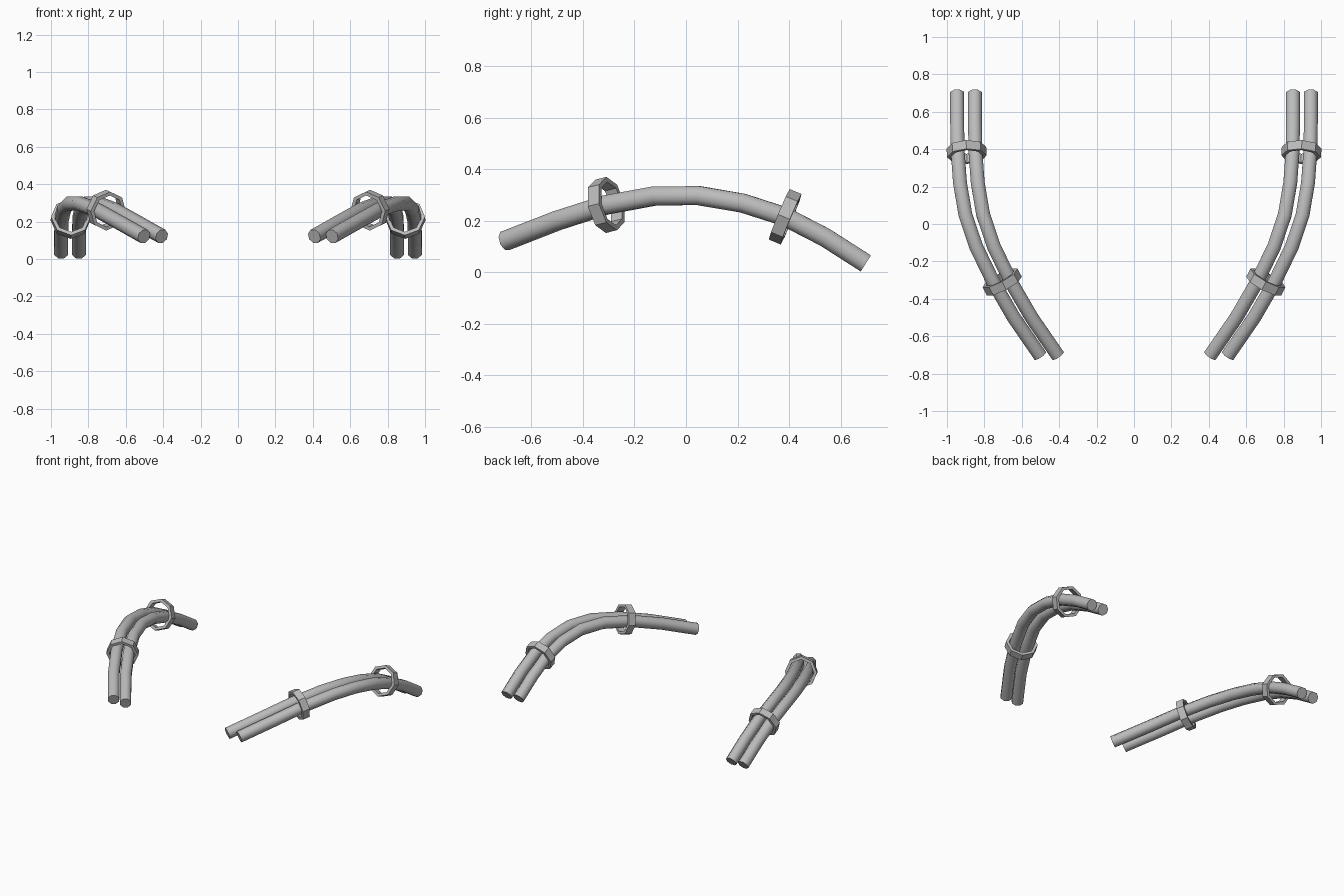
import bpy, bmesh, math
from mathutils import Vector, Matrix

if "Cube" in bpy.data.objects:
    bpy.data.objects.remove(bpy.data.objects["Cube"])

grey = bpy.data.materials.new("grey")
grey.diffuse_color = (0.5, 0.5, 0.5, 1)
grey.use_nodes = True
grey.node_tree.nodes["Principled BSDF"].inputs["Base Color"].default_value = grey.diffuse_color

# centre line of the right-hand hose pair, front to back
PATH = [Vector(p) for p in (
    (.455, -.703, .121), (.595, -.50, .200), (.705, -.31, .261), (.797, -.12, .296),
    (.854, .05, .297), (.883, .22, .268), (.895, .385, .215), (.898, .54, .135), (.898, .698, .034))]
HOSE_R, SPACING, SIDES = .04, .095, 8
RING_R, RING_IN, RING_W = .106, .086, .05


def frame(i):
    """Axes across the path at point i."""
    t = (PATH[min(i + 1, len(PATH) - 1)] - PATH[max(i - 1, 0)]).normalized()
    side = t.cross(Vector((0, 0, 1))).normalized()
    return t, side, side.cross(t)


def circle(bm, centre, side, up, r, turn=0):
    return [bm.verts.new(centre + r * (math.cos(a) * side + math.sin(a) * up))
            for a in (math.tau * (k + turn) / SIDES for k in range(SIDES))]


def bridge(bm, a, b, smooth=False):
    for k in range(SIDES):
        j = (k + 1) % SIDES
        bm.faces.new((a[k], a[j], b[j], b[k])).smooth = smooth


def finish(bm, name, mirror):
    if mirror:
        bmesh.ops.transform(bm, matrix=Matrix.Scale(-1, 4, (1, 0, 0)), verts=bm.verts)
    bmesh.ops.recalc_face_normals(bm, faces=bm.faces)
    me = bpy.data.meshes.new(name)
    bm.to_mesh(me)
    bm.free()
    me.materials.append(grey)
    bpy.context.collection.objects.link(bpy.data.objects.new(name, me))


def hose(name, dx, mirror):
    bm = bmesh.new()
    loops = []
    for i, p in enumerate(PATH):
        _, side, up = frame(i)
        loops.append(circle(bm, p + Vector((dx, 0, 0)), side, up, HOSE_R, .5))
    for a, b in zip(loops, loops[1:]):
        bridge(bm, a, b, True)
    # separate end caps so the rims stay sharp
    for i in (0, len(PATH) - 1):
        _, side, up = frame(i)
        bm.faces.new(circle(bm, PATH[i] + Vector((dx, 0, 0)), side, up, HOSE_R, .5))
    bmesh.ops.recalc_face_normals(bm, faces=bm.faces)
    for f in bm.faces:
        if len(f.verts) == SIDES:
            out = f.calc_center_median() - PATH[4]
            if f.normal.dot(out) < 0:
                f.normal_flip()
    if mirror:
        bmesh.ops.transform(bm, matrix=Matrix.Scale(-1, 4, (1, 0, 0)), verts=bm.verts)
        bmesh.ops.reverse_faces(bm, faces=bm.faces)
    me = bpy.data.meshes.new(name)
    bm.to_mesh(me)
    bm.free()
    me.materials.append(grey)
    bpy.context.collection.objects.link(bpy.data.objects.new(name, me))


def ring(name, i, mirror):
    bm = bmesh.new()
    t, side, up = frame(i)
    lo, hi = PATH[i] - t * RING_W / 2, PATH[i] + t * RING_W / 2
    loops = [circle(bm, c, side, up, r) for c, r in
             ((lo, RING_R), (hi, RING_R), (hi, RING_IN), (lo, RING_IN))]
    for k in range(4):
        bridge(bm, loops[k], loops[(k + 1) % 4])
    finish(bm, name, mirror)


for label, mirror in (("right", False), ("left", True)):
    hose(f"inner_hose_{label}", -SPACING / 2, mirror)
    hose(f"outer_hose_{label}", SPACING / 2, mirror)
    ring(f"front_clamp_ring_{label}", 2, mirror)
    ring(f"back_clamp_ring_{label}", 6, mirror)
